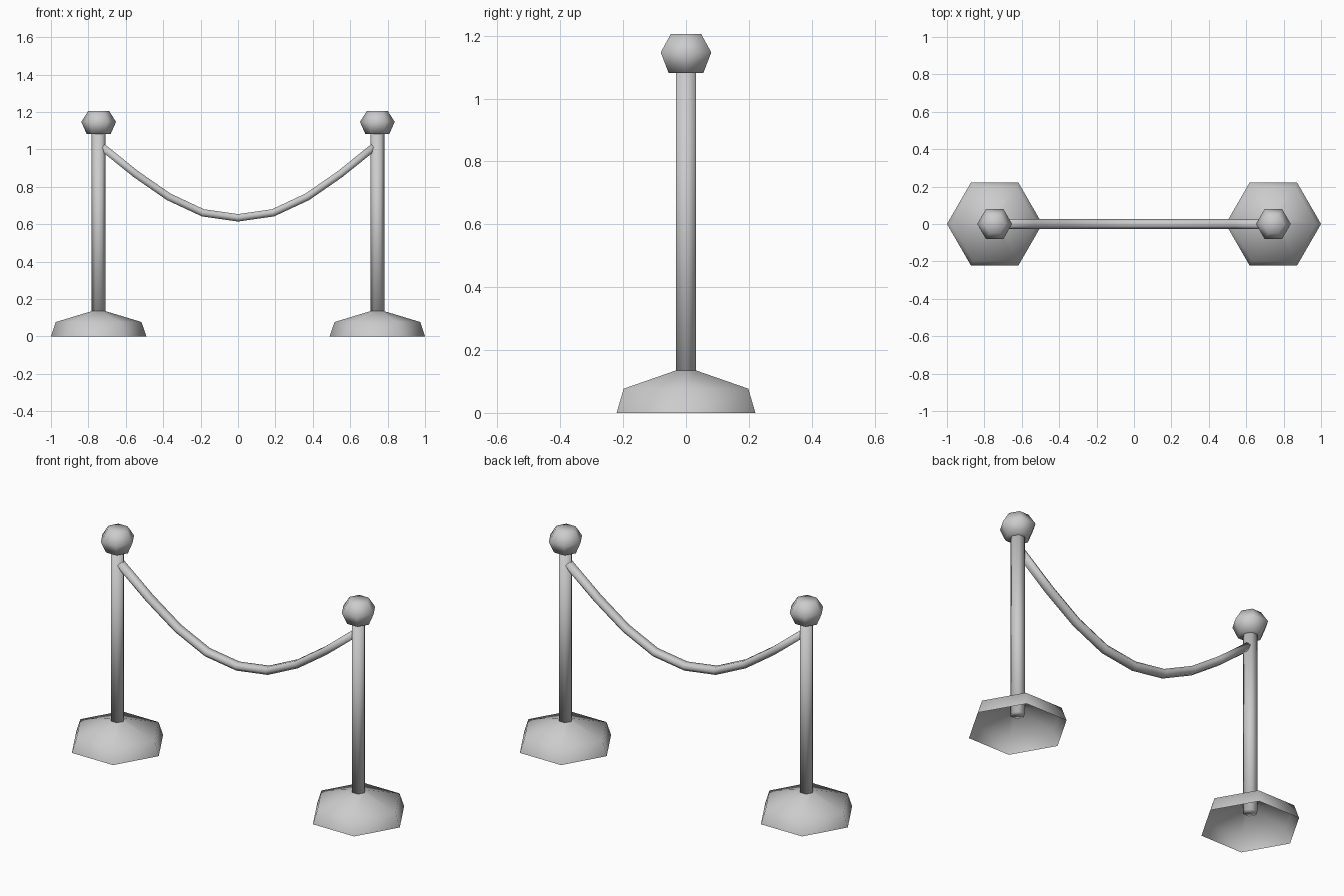
import bpy, bmesh
from math import cos, sin, pi
from mathutils import Vector

SIDES = 6
POST_X = 0.745

if "Cube" in bpy.data.objects:
    bpy.data.objects.remove(bpy.data.objects["Cube"])

grey = bpy.data.materials.new("plain grey")
grey.use_nodes = True
grey.diffuse_color = (0.6, 0.6, 0.6, 1)
grey.node_tree.nodes["Principled BSDF"].inputs["Base Color"].default_value = (0.6, 0.6, 0.6, 1)


def loft(name, rings, cap_start, cap_end):
    """Skin a list of six-point rings into one smooth object."""
    bm = bmesh.new()
    loops = [[bm.verts.new(p) for p in ring] for ring in rings]
    for a, b in zip(loops, loops[1:]):
        for i in range(SIDES):
            j = (i + 1) % SIDES
            bm.faces.new((a[i], a[j], b[j], b[i]))
    if cap_start:
        bm.faces.new(loops[0][::-1])
    if cap_end:
        bm.faces.new(loops[-1])
    for face in bm.faces:
        face.smooth = True
    mesh = bpy.data.meshes.new(name)
    bm.to_mesh(mesh)
    bm.free()
    mesh.materials.append(grey)
    obj = bpy.data.objects.new(name, mesh)
    bpy.context.collection.objects.link(obj)
    return obj


def turned(name, x, profile, cap_start=True, cap_end=True):
    """Six-sided upright part from (radius, height) pairs."""
    rings = [[(x + r * cos(i * pi / 3), r * sin(i * pi / 3), z) for i in range(SIDES)]
             for r, z in profile]
    return loft(name, rings, cap_start, cap_end)


# Two posts: hollow base, pole and knob
for side, x in (("left", POST_X), ("right", -POST_X)):
    turned(side + "_base", x, [(0.255, 0), (0.229, 0.077), (0.037, 0.135)], False, False)
    turned(side + "_pole", x, [(0.037, 0.08), (0.037, 1.09)])
    turned(side + "_knob", x, [(0.064, 1.082), (0.093, 1.147), (0.056, 1.205)])

# Sagging rope, mirrored about the middle
half = [(0.725, 1.012), (0.545, 0.867), (0.37, 0.746), (0.188, 0.661)]
path = [Vector((-x, 0, z)) for x, z in half] + [Vector((0, 0, 0.634))]
path += [Vector((x, 0, z)) for x, z in reversed(half)]
rings = []
for k, p in enumerate(path):
    along = (path[min(k + 1, len(path) - 1)] - path[max(k - 1, 0)]).normalized()
    across = Vector((0, 1, 0))
    up = along.cross(across)
    rings.append([p + across * 0.028 * cos(i * pi / 3) + up * 0.023 * sin(i * pi / 3)
                  for i in range(SIDES)])
loft("rope", rings, True, True)
